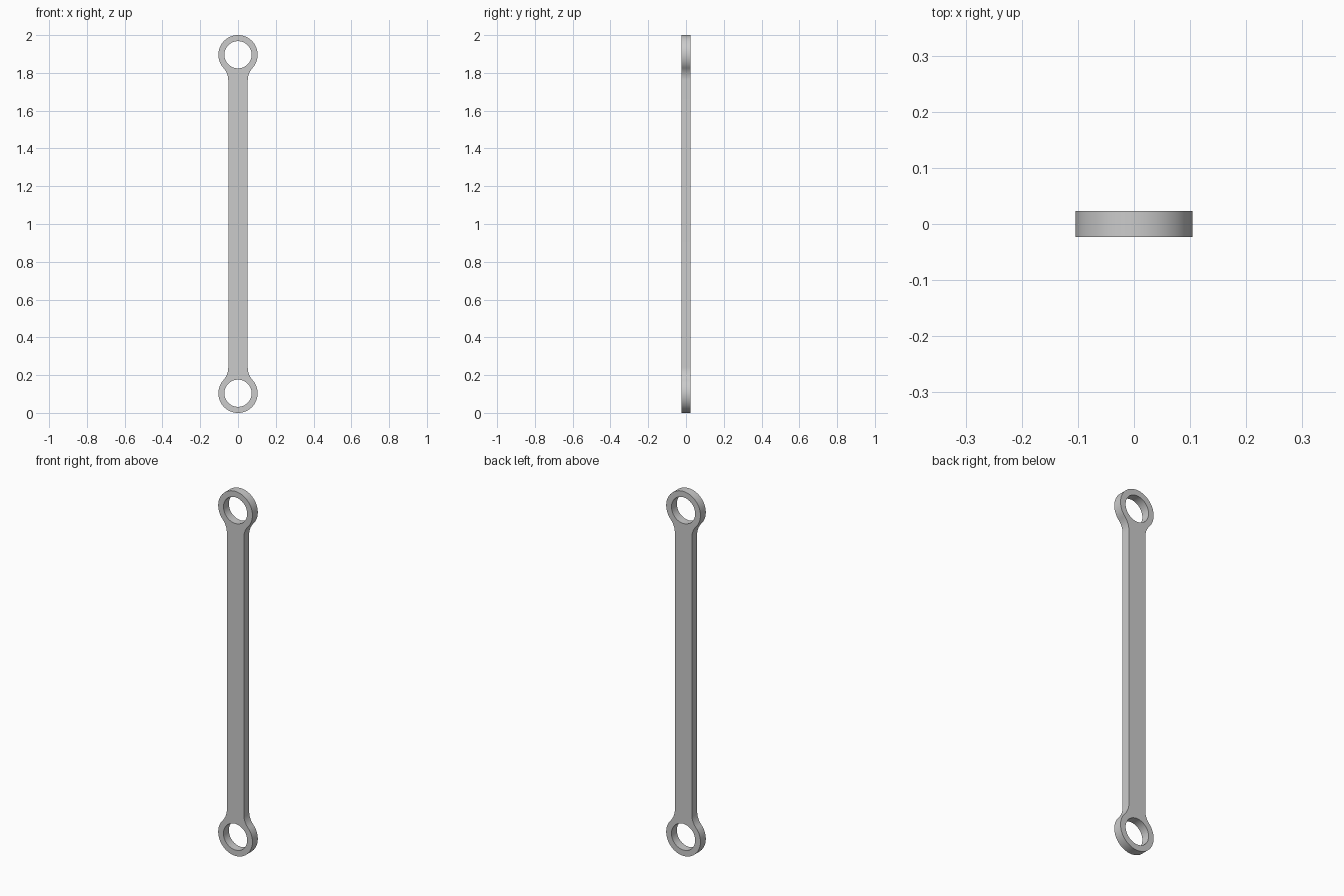
import bpy, bmesh, math

if "Cube" in bpy.data.objects:
    bpy.data.objects.remove(bpy.data.objects["Cube"])

R, HOLE, W, T = 0.104, 0.072, 0.0515, 0.0232   # eye radius, hole radius, half bar width, half thickness
ZC = 1.0 - R                                   # eye centre, measured from the middle of the bar
FILLET = 0.1                                   # neck fillet radius


def arc(cx, cz, r, a0, a1, n):
    return [(cx + r * math.cos(a0 + (a1 - a0) * i / n),
             cz + r * math.sin(a0 + (a1 - a0) * i / n)) for i in range(n + 1)]


# upper right quarter outline: neck fillet, then eye, up to the top point
dz = math.sqrt((R + FILLET) ** 2 - (W + FILLET) ** 2)
touch = math.atan2(-dz, W + FILLET)
quarter = arc(W + FILLET, ZC - dz, FILLET, math.pi, math.pi + touch, 12)
quarter += arc(0, ZC, R, touch, math.pi / 2, 36)[1:]

# mirror to the full outline
upper = quarter + [(-x, z) for x, z in reversed(quarter[:-1])]
outline = upper + [(-x, -z) for x, z in upper]
holes = [arc(0, s * ZC, HOLE, 0, math.tau, 64)[:-1] for s in (1, -1)]

# fill the profile around both holes and extrude through the thickness
bm = bmesh.new()
for loop in [outline] + holes:
    vs = [bm.verts.new((x, -T, z + 1.0)) for x, z in loop]
    for i, v in enumerate(vs):
        bm.edges.new((v, vs[(i + 1) % len(vs)]))
bmesh.ops.triangle_fill(bm, use_beauty=True, use_dissolve=False,
                        edges=bm.edges[:], normal=(0, -1, 0))
res = bmesh.ops.extrude_face_region(bm, geom=bm.faces[:], use_keep_orig=True)
bmesh.ops.translate(bm, vec=(0, 2 * T, 0),
                    verts=[g for g in res["geom"] if isinstance(g, bmesh.types.BMVert)])
bmesh.ops.recalc_face_normals(bm, faces=bm.faces[:])

mesh = bpy.data.meshes.new("link_bar")
bm.to_mesh(mesh)
bm.free()
bar = bpy.data.objects.new("link_bar", mesh)
bpy.context.collection.objects.link(bar)
bpy.context.view_layer.objects.active = bar
bar.select_set(True)
bpy.ops.object.shade_smooth_by_angle(angle=math.radians(30))
